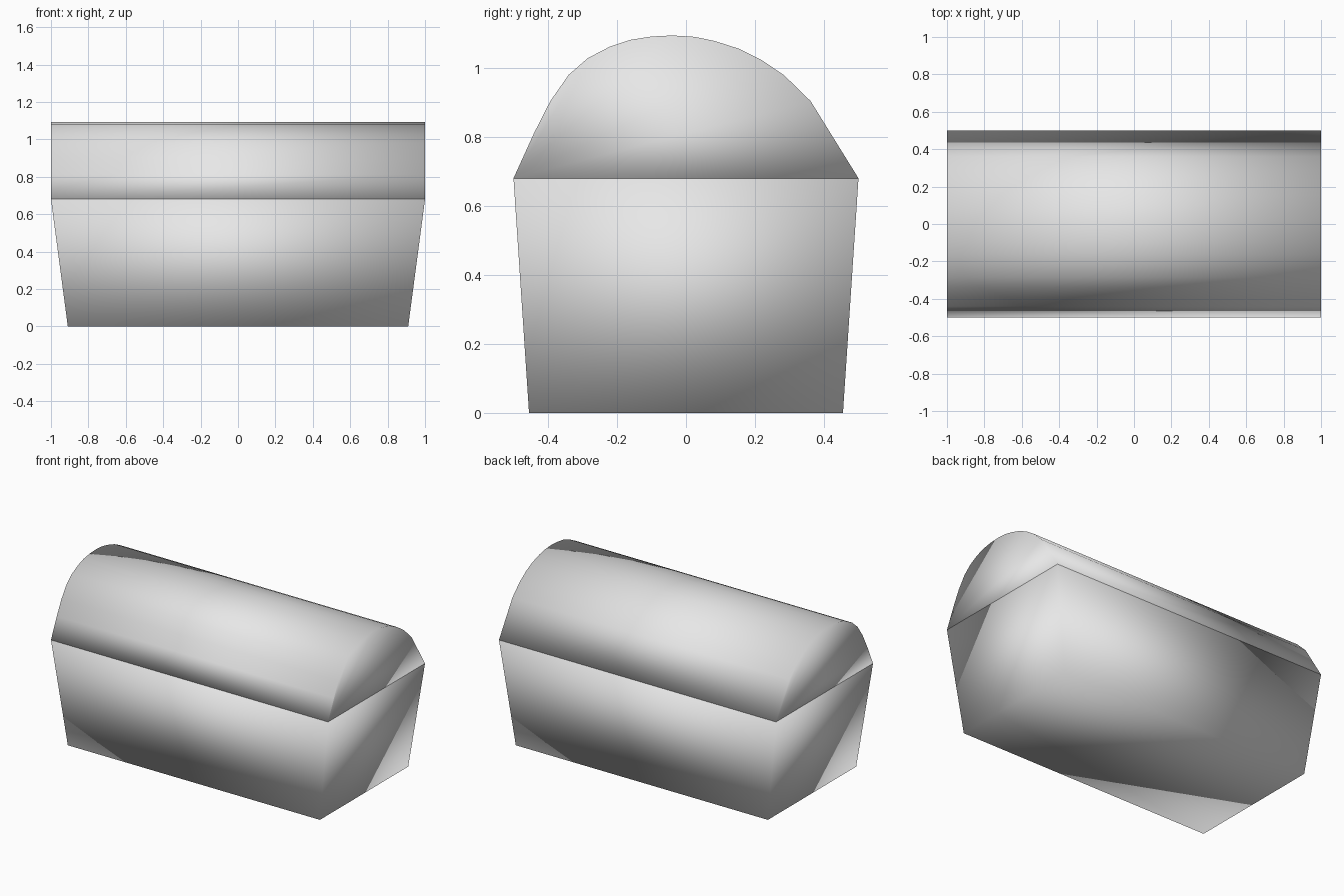
import bpy
import bmesh

cube = bpy.data.objects.get("Cube")
if cube:
    bpy.data.objects.remove(cube, do_unlink=True)

# Single grey material
grey = bpy.data.materials.new("light_grey")
grey.use_nodes = True
colour = (0.8, 0.8, 0.8, 1.0)
grey.diffuse_color = colour
grey.node_tree.nodes["Principled BSDF"].inputs["Base Color"].default_value = colour


def loft(name, start, end):
    """Smooth closed solid between two matching outlines."""
    bm = bmesh.new()
    a = [bm.verts.new(p) for p in start]
    b = [bm.verts.new(p) for p in end]
    bm.faces.new(a)
    bm.faces.new(b[::-1])
    for i in range(len(a)):
        j = (i + 1) % len(a)
        bm.faces.new((a[i], b[i], b[j], a[j]))
    bmesh.ops.recalc_face_normals(bm, faces=bm.faces)
    for face in bm.faces:
        face.smooth = True
    mesh = bpy.data.meshes.new(name)
    bm.to_mesh(mesh)
    bm.free()
    mesh.materials.append(grey)
    obj = bpy.data.objects.new(name, mesh)
    bpy.context.collection.objects.link(obj)
    return obj


def rectangle(x, y, z):
    return [(-x, -y, z), (x, -y, z), (x, y, z), (-x, y, z)]


# Tapered chest body
RIM = 0.68
loft("chest_body", rectangle(0.91, 0.455, 0), rectangle(1, 0.5, RIM))

# Domed lid, slightly lopsided from front to back
dome = [(-0.5, RIM), (-0.44, 0.812), (-0.393, 0.904), (-0.34, 0.98),
        (-0.285, 1.028), (-0.222, 1.061), (-0.163, 1.081), (-0.1, 1.091),
        (-0.04, 1.094), (0.025, 1.09), (0.083, 1.078), (0.155, 1.055),
        (0.219, 1.023), (0.285, 0.978), (0.361, 0.904), (0.5, RIM)]
loft("chest_lid", [(-1, y, z) for y, z in dome], [(1, y, z) for y, z in dome])
